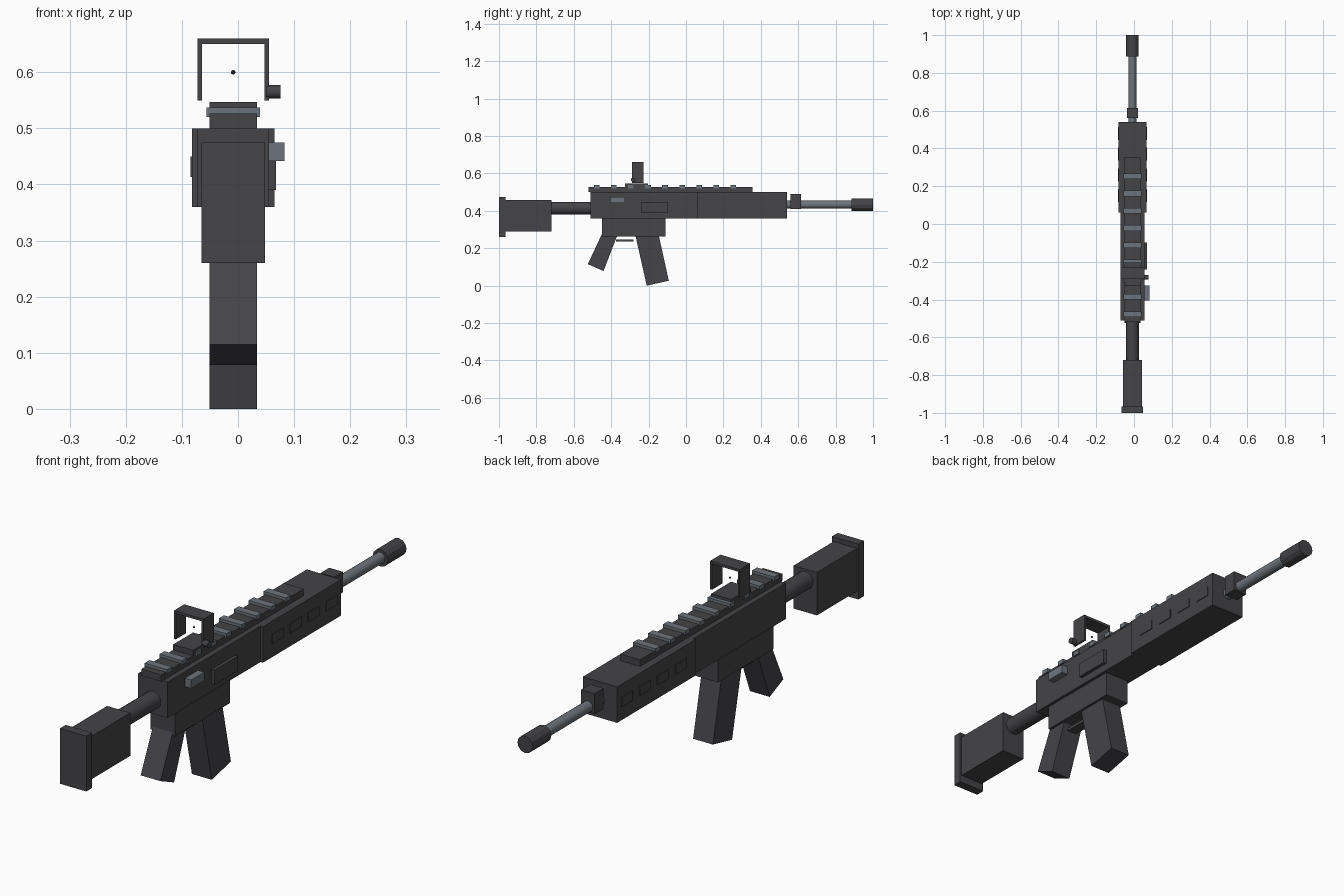
import bpy
import bmesh
from mathutils import Matrix

cube = bpy.data.objects.get("Cube")
if cube:
    bpy.data.objects.remove(cube, do_unlink=True)

CX = -0.0085  # shared centre line of the body


def material(name, rgb):
    m = bpy.data.materials.new(name)
    m.use_nodes = True
    col = (*rgb, 1)
    m.diffuse_color = col
    m.node_tree.nodes["Principled BSDF"].inputs["Base Color"].default_value = col
    return m


DARK = material("dark metal", (0.058, 0.058, 0.064))
GRIP = material("dark polymer", (0.058, 0.056, 0.065))
STEEL = material("grey steel", (0.15, 0.175, 0.2))
BLACK = material("black", (0.02, 0.02, 0.02))


def finish(name, bm, mat):
    bmesh.ops.recalc_face_normals(bm, faces=bm.faces)
    mesh = bpy.data.meshes.new(name)
    bm.to_mesh(mesh)
    bm.free()
    mesh.materials.append(mat)
    ob = bpy.data.objects.new(name, mesh)
    bpy.context.collection.objects.link(ob)
    return ob


def prism(name, profile, width, mat, x=CX):
    """Side profile of (y, z) points given a width across x."""
    bm = bmesh.new()
    face = bm.faces.new([bm.verts.new((x - width / 2, y, z)) for y, z in profile])
    out = bmesh.ops.extrude_face_region(bm, geom=[face])["geom"]
    bmesh.ops.translate(bm, vec=(width, 0, 0),
                        verts=[v for v in out if isinstance(v, bmesh.types.BMVert)])
    return finish(name, bm, mat)


def box(name, y, z, width, mat, x=CX):
    return prism(name, [(y[0], z[0]), (y[1], z[0]), (y[1], z[1]), (y[0], z[1])],
                 width, mat, x)


def rod(name, centre, length, radius, axis, mat, sides=16, smooth=True):
    bm = bmesh.new()
    turn = Matrix.Rotation(1.5707963, 4, "X" if axis == "Y" else "Y")
    bmesh.ops.create_cone(bm, cap_ends=True, segments=sides, radius1=radius,
                          radius2=radius, depth=length,
                          matrix=Matrix.Translation(centre) @ turn)
    ob = finish(name, bm, mat)
    if smooth:
        for f in ob.data.polygons:
            f.use_smooth = len(f.vertices) == 4
        for e in ob.data.edges:
            a, b = (ob.data.vertices[i].co for i in e.vertices)
            e.use_edge_sharp = (a - b).length < length * 0.9
    return ob


# Stock
box("butt_pad", (-1, -0.965), (0.26, 0.475), 0.113, DARK)
box("stock_body", (-0.965, -0.72), (0.29, 0.457), 0.1, DARK)
rod("buffer_tube", (CX, -0.61, 0.414), 0.24, 0.034, "Y", DARK)

# Receiver and handguard
box("upper_receiver", (-0.51, 0.06), (0.36, 0.5), 0.127, DARK)
box("lower_receiver", (-0.45, -0.11), (0.263, 0.36), 0.104, DARK)
box("handguard", (0.06, 0.54), (0.36, 0.5), 0.147, DARK)
for i in range(4):
    y = 0.15 + 0.11 * i
    for side, label in ((-1, "right"), (1, "left")):
        box(f"handguard_panel_{label}_{i + 1}", (y - 0.034, y + 0.034), (0.413, 0.45),
            0.008, DARK, CX + side * 0.0725)
box("ejection_port", (-0.24, -0.097), (0.39, 0.447), 0.024, DARK, 0.056)
box("charging_handle", (-0.405, -0.325), (0.442, 0.475), 0.035, STEEL, 0.065)

# Grip, magazine and trigger guard
prism("pistol_grip", [(-0.525, 0.115), (-0.441, 0.078), (-0.361, 0.285), (-0.443, 0.29)],
      0.085, GRIP)
prism("magazine", [(-0.21, 0), (-0.092, 0.026), (-0.148, 0.28), (-0.273, 0.28)],
      0.085, GRIP)
box("trigger_guard", (-0.375, -0.28), (0.235, 0.247), 0.04, DARK)

# Top rail with cross ribs
box("top_rail", (-0.52, 0.355), (0.5, 0.526), 0.085, DARK)
for i in range(9):
    y = -0.477 + 0.0912 * i
    box(f"rail_rib_{i + 1}", (y - 0.015, y + 0.015), (0.52, 0.537), 0.096, STEEL)

# Sight
box("sight_base", (-0.325, -0.203), (0.52, 0.547), 0.085, DARK)
box("sight_hood_top", (-0.29, -0.227), (0.65, 0.66), 0.127, DARK)
for side, label in ((-1, "right"), (1, "left")):
    box(f"sight_hood_{label}", (-0.29, -0.227), (0.55, 0.65), 0.008, DARK,
        CX + side * 0.0595)
rod("sight_knob", (0.063, -0.283, 0.565), 0.025, 0.012, "X", DARK, 12)
bm = bmesh.new()
bmesh.ops.create_icosphere(bm, subdivisions=2, radius=0.004,
                           matrix=Matrix.Translation((CX, -0.258, 0.6)))
finish("sight_dot", bm, BLACK)

# Barrel
rod("barrel", (CX, 0.71, 0.433), 0.36, 0.021, "Y", STEEL)
box("gas_block", (0.56, 0.614), (0.41, 0.49), 0.058, DARK)
rod("muzzle", (CX, 0.943, 0.432), 0.114, 0.033, "Y", DARK, 12, False)
